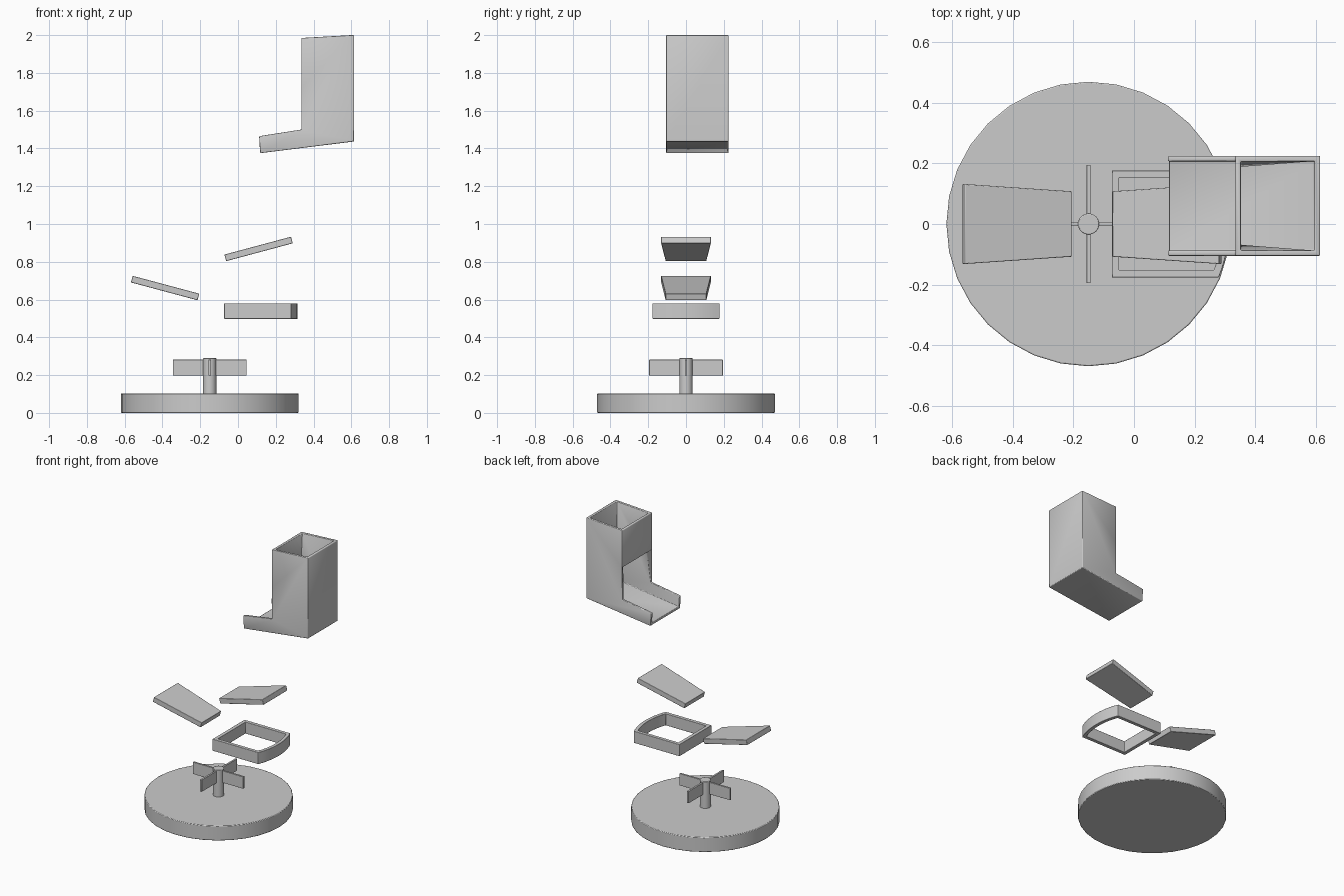
import bpy, bmesh, math
from mathutils import Matrix

if "Cube" in bpy.data.objects:
    bpy.data.objects.remove(bpy.data.objects["Cube"])

CX = -0.15      # axis of the round base
R = 0.47        # base radius


def finish(name, bm, bevel=0.003):
    """Turn a bmesh into an object with softened edges."""
    bmesh.ops.recalc_face_normals(bm, faces=bm.faces)
    me = bpy.data.meshes.new(name)
    bm.to_mesh(me)
    bm.free()
    ob = bpy.data.objects.new(name, me)
    bpy.context.collection.objects.link(ob)
    if bevel:
        b = ob.modifiers.new("Soft edges", 'BEVEL')
        b.width, b.segments, b.limit_method = bevel, 2, 'ANGLE'
        b.angle_limit = math.radians(40)
    bpy.ops.object.select_all(action='DESELECT')
    ob.select_set(True)
    bpy.context.view_layer.objects.active = ob
    bpy.ops.object.shade_smooth_by_angle(angle=math.radians(35))
    return ob


def cylinder(name, r, z0, z1, bevel):
    bm = bmesh.new()
    bmesh.ops.create_cone(bm, cap_ends=True, segments=32, radius1=r, radius2=r, depth=z1 - z0,
                          matrix=Matrix.Translation((CX, 0, (z0 + z1) / 2)))
    return finish(name, bm, bevel)


# round base and post
cylinder("base", R, 0, 0.103, 0.004)
cylinder("post", 0.035, 0.09, 0.29, 0.003)

# four stirring blades around the post
for i in range(4):
    bm = bmesh.new()
    bmesh.ops.create_cube(bm, size=1, matrix=Matrix.Translation((CX, 0, 0.24))
                          @ Matrix.Rotation(i * math.pi / 2, 4, 'Z')
                          @ Matrix.Translation((0.11, 0, 0))
                          @ Matrix.Diagonal((0.17, 0.013, 0.083, 1)))
    finish(f"blade_{i + 1}", bm, 0.001)


# outlet frame: rectangular ring whose outer side follows the base rim
def outline(x0, hw, r, n=12):
    a = math.asin(hw / r)
    arc = [(CX + r * math.cos(t), r * math.sin(t))
           for t in (-a + 2 * a * k / n for k in range(n + 1))]
    return arc + [(x0, hw), (x0, -hw)]


bm = bmesh.new()
loops = [[bm.verts.new((x, y, z)) for x, y in outline(*shape)]
         for shape, z in (((-0.073, 0.177, 0.465), 0.498), ((-0.073, 0.177, 0.465), 0.58),
                          ((-0.049, 0.153, 0.441), 0.58), ((-0.049, 0.153, 0.441), 0.498))]
for j in range(4):
    a, b = loops[j], loops[(j + 1) % 4]
    for k in range(len(a)):
        m = (k + 1) % len(a)
        bm.faces.new((a[k], a[m], b[m], b[k]))
finish("outlet_frame", bm, 0.002)


# tilted tapered plates, wide end raised
def plate(name, x, z, turn):
    bm = bmesh.new()
    bmesh.ops.create_cube(bm, size=1)
    for v in bm.verts:
        half = 0.132 if v.co.x > 0 else 0.108
        v.co = (v.co.x * 0.365, 2 * half * v.co.y, v.co.z * 0.036)
    bm.transform(Matrix.Translation((x, 0, z)) @ Matrix.Rotation(turn, 4, 'Z')
                 @ Matrix.Rotation(math.radians(-15), 4, 'Y'))
    finish(name, bm)


plate("left_plate", -0.386, 0.661, math.pi)
plate("right_plate", 0.109, 0.868, 0)

# hopper with open top, front opening and tray, as a thickened shell
profile = [(0.335, 1.985), (0.615, 2.0), (0.615, 1.437), (0.118, 1.375),
           (0.112, 1.465), (0.335, 1.5), (0.335, 1.725)]
bm = bmesh.new()
near, far = [[bm.verts.new((x, y, z)) for x, z in profile] for y in (-0.105, 0.225)]
bm.faces.new(near)
bm.faces.new(far[::-1])
for i, j in ((1, 2), (2, 3), (6, 0)):
    bm.faces.new((near[j], near[i], far[i], far[j]))
# outward normals: walls share winding with the near side, checked on the back wall
bm.normal_update()
if bm.faces[:][2].normal.x < 0:
    bmesh.ops.reverse_faces(bm, faces=bm.faces)
bm_me = bpy.data.meshes.new("hopper_tray")
bm.to_mesh(bm_me)
bm.free()
hopper = bpy.data.objects.new("hopper_tray", bm_me)
bpy.context.collection.objects.link(hopper)
s = hopper.modifiers.new("Walls", 'SOLIDIFY')
s.thickness, s.offset, s.use_even_offset = 0.018, -1, True
b = hopper.modifiers.new("Soft edges", 'BEVEL')
b.width, b.segments, b.limit_method = 0.004, 2, 'ANGLE'
bpy.ops.object.select_all(action='DESELECT')
hopper.select_set(True)
bpy.context.view_layer.objects.active = hopper
bpy.ops.object.shade_smooth_by_angle(angle=math.radians(35))
